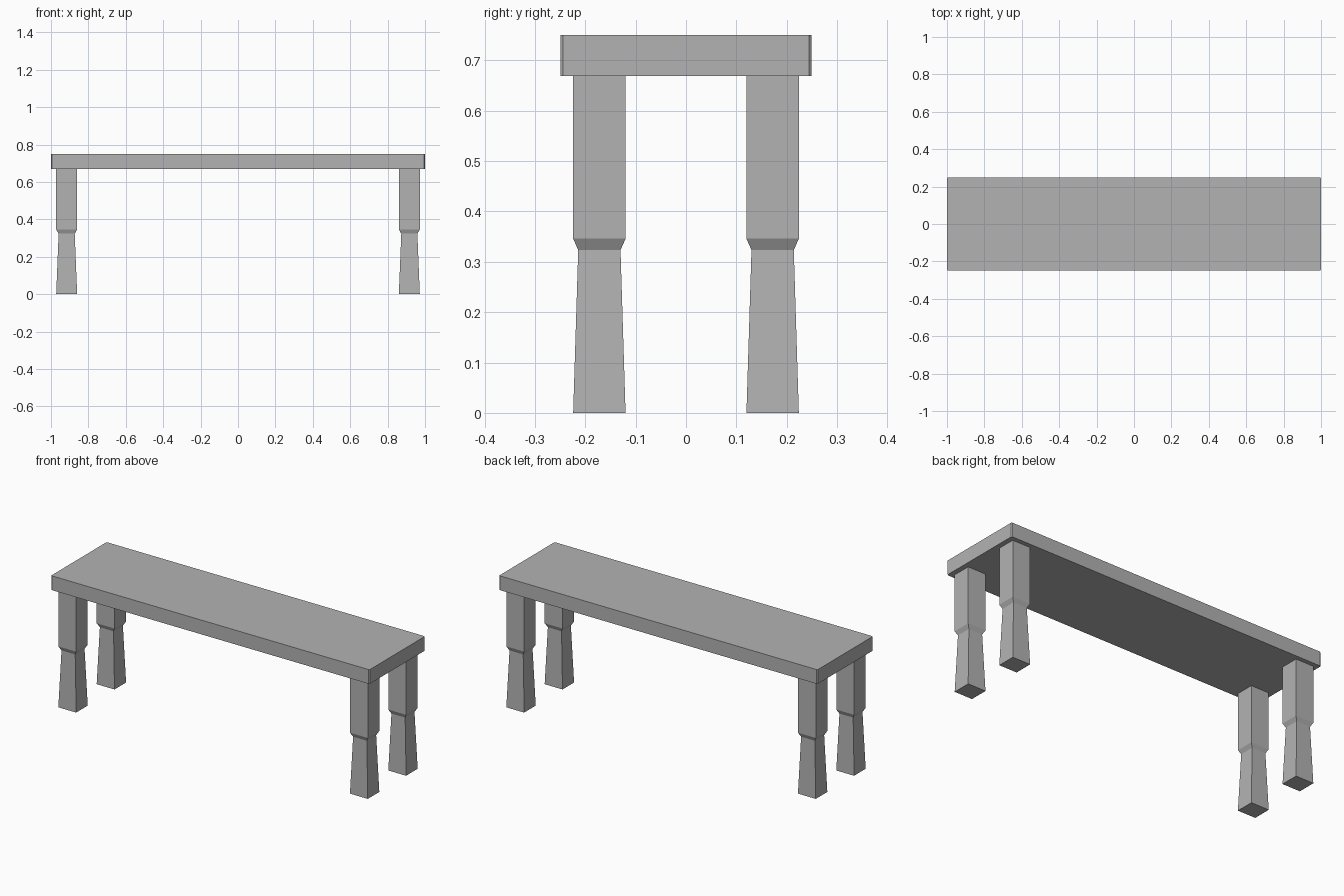
import bpy
import bmesh

cube = bpy.data.objects.get("Cube")
if cube:
    bpy.data.objects.remove(cube, do_unlink=True)

# Single plain grey finish
GREY = (0.45, 0.45, 0.45, 1.0)
grey = bpy.data.materials.new("plain_grey")
grey.use_nodes = True
grey.diffuse_color = GREY
grey.node_tree.nodes["Principled BSDF"].inputs["Base Color"].default_value = GREY


def make_object(name, bm):
    bmesh.ops.recalc_face_normals(bm, faces=bm.faces)
    mesh = bpy.data.meshes.new(name)
    bm.to_mesh(mesh)
    bm.free()
    mesh.materials.append(grey)
    obj = bpy.data.objects.new(name, mesh)
    bpy.context.collection.objects.link(obj)
    return obj


def loft(sections):
    """Closed solid through stacked rectangles given as (half_x, half_y, z)."""
    bm = bmesh.new()
    rings = []
    for hx, hy, z in sections:
        corners = ((-hx, -hy), (hx, -hy), (hx, hy), (-hx, hy))
        rings.append([bm.verts.new((x, y, z)) for x, y in corners])
    for low, high in zip(rings, rings[1:]):
        for i in range(4):
            j = (i + 1) % 4
            bm.faces.new((low[i], low[j], high[j], high[i]))
    bm.faces.new(rings[0][::-1])
    bm.faces.new(rings[-1])
    return bm


# Bench top: slab with narrow chamfers on its upright corners
UNDERSIDE = 0.669
top = loft([(1.0, 0.249, UNDERSIDE), (1.0, 0.249, 0.75)])
uprights = [e for e in top.edges if abs(e.verts[0].co.z - e.verts[1].co.z) > 0.01]
bmesh.ops.bevel(top, geom=uprights, offset=0.005, segments=1, affect='EDGES')
make_object("bench_top", top)

# Legs: flared foot, narrow neck, straight square upper block
LEG_SECTIONS = [
    (0.056, 0.052, 0.0),
    (0.043, 0.042, 0.323),
    (0.056, 0.052, 0.346),
    (0.056, 0.052, UNDERSIDE),
]
for side, sx in (("right", -1), ("left", 1)):
    for end, sy in (("front", -1), ("back", 1)):
        leg = make_object(f"{end}_{side}_leg", loft(LEG_SECTIONS))
        leg.location = (sx * 0.916, sy * 0.172, 0)
